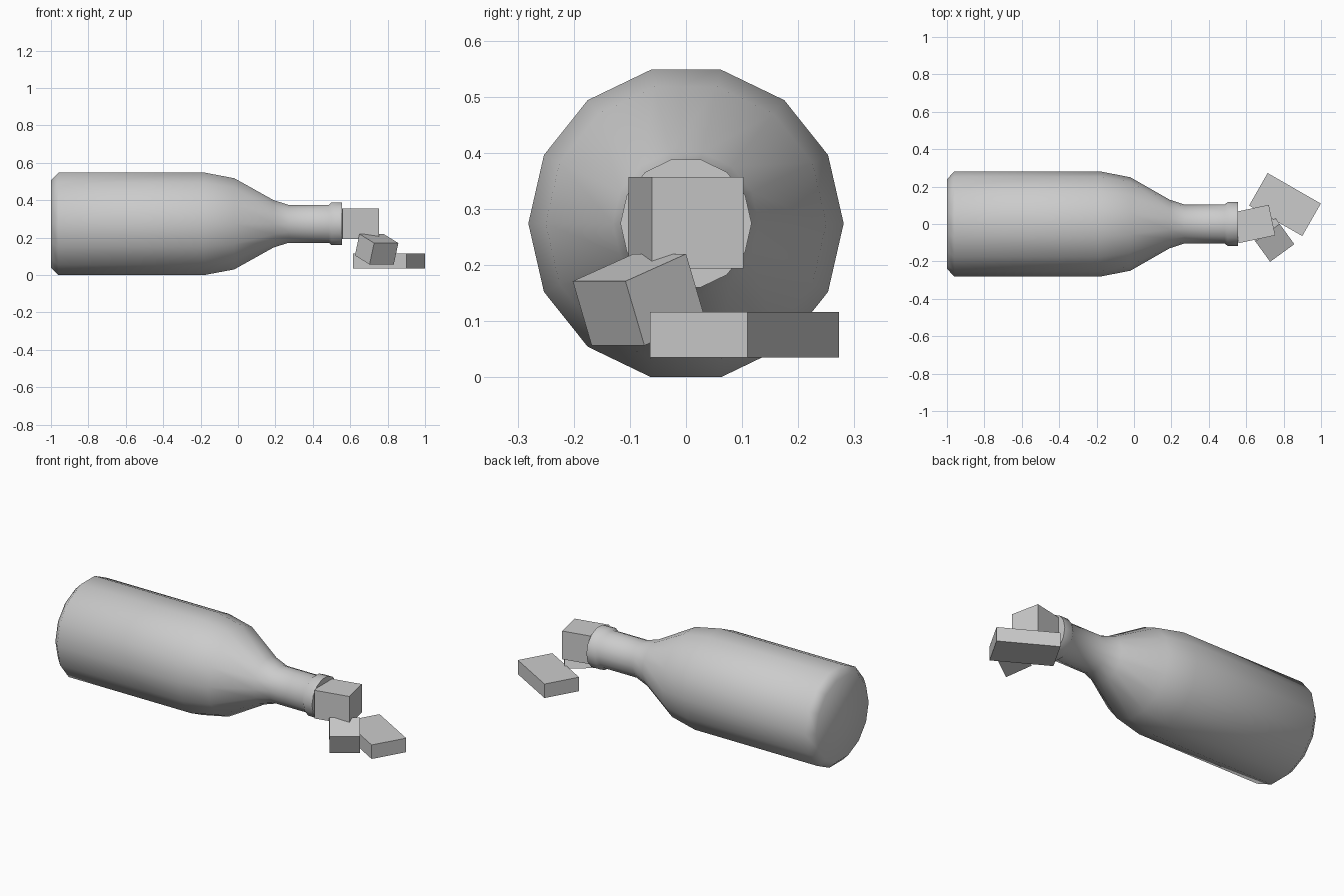
import bpy, bmesh
from math import radians, cos, sin, pi
from mathutils import Vector

if "Cube" in bpy.data.objects:
    bpy.data.objects.remove(bpy.data.objects["Cube"])

SIDES = 14
AXIS_Z = 0.274


def lathe_x(name, profile, angle):
    """Spin (x, radius) points around a horizontal axis and cap both ends."""
    bm = bmesh.new()
    rings = []
    for x, r in profile:
        rings.append([bm.verts.new((x, r * cos(2 * pi * i / SIDES),
                                    AXIS_Z + r * sin(2 * pi * i / SIDES)))
                      for i in range(SIDES)])
    for a, b in zip(rings, rings[1:]):
        for i in range(SIDES):
            j = (i + 1) % SIDES
            bm.faces.new((a[i], a[j], b[j], b[i]))
    bm.faces.new(rings[0])
    bm.faces.new(rings[-1])
    bmesh.ops.recalc_face_normals(bm, faces=bm.faces)
    mesh = bpy.data.meshes.new(name)
    bm.to_mesh(mesh)
    bm.free()
    obj = bpy.data.objects.new(name, mesh)
    bpy.context.collection.objects.link(obj)
    bpy.ops.object.select_all(action='DESELECT')
    obj.select_set(True)
    bpy.context.view_layer.objects.active = obj
    bpy.ops.object.shade_smooth_by_angle(angle=radians(angle))
    return obj


def block(name, center, size, tilt, yaw):
    bpy.ops.mesh.primitive_cube_add(size=1, location=center,
                                    rotation=(radians(tilt), 0, radians(yaw)))
    obj = bpy.context.object
    obj.name = name
    obj.scale = size
    return obj


# Bottle lying on its side: base, body, shoulder, neck, lip
lathe_x("bottle", [(-1.0, 0.24), (-0.96, 0.281), (-0.18, 0.281), (-0.02, 0.25),
                   (0.19, 0.13), (0.27, 0.104), (0.485, 0.104),
                   (0.50, 0.117), (0.555, 0.117)], 50)

# Blocks spilling out of the mouth
block("block_mouth", (0.64, 0.0, 0.275), (0.20, 0.167, 0.163), 0, 12)
block("block_falling", (0.741, -0.084, 0.138), (0.16, 0.142, 0.122), 20, 36)
block("block_flat", (0.807, 0.104, 0.076), (0.328, 0.20, 0.081), 0, -29.8)
